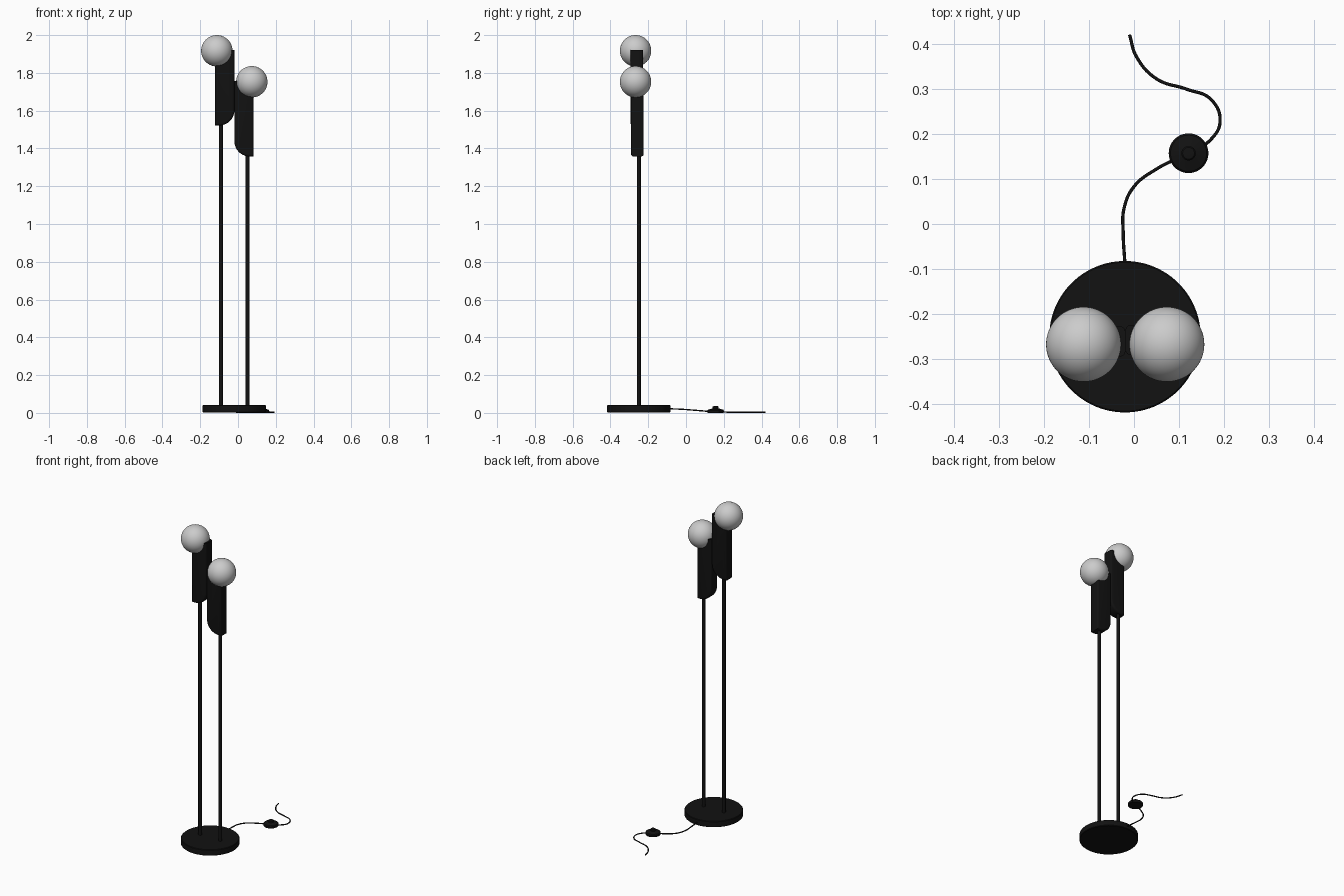
import bpy, bmesh, math
from mathutils import Vector

if "Cube" in bpy.data.objects:
    bpy.data.objects.remove(bpy.data.objects["Cube"])

black = bpy.data.materials.new("black")
black.diffuse_color = (0.006, 0.006, 0.006, 1)
black.use_nodes = True
black.node_tree.nodes["Principled BSDF"].inputs["Base Color"].default_value = black.diffuse_color


def finish(ob, name, mat=black, angle=35):
    ob.name = name
    if mat:
        ob.data.materials.append(mat)
    bpy.ops.object.select_all(action='DESELECT')
    ob.select_set(True)
    bpy.context.view_layer.objects.active = ob
    bpy.ops.object.shade_smooth_by_angle(angle=math.radians(angle))
    return ob


def lathe(name, profile, loc, steps=64):
    # revolve an (r, z) profile that starts and ends on the axis
    bm = bmesh.new()
    vs = [bm.verts.new((r, 0, z)) for r, z in profile]
    es = [bm.edges.new(p) for p in zip(vs, vs[1:])]
    bmesh.ops.spin(bm, geom=vs + es, cent=(0, 0, 0), axis=(0, 0, 1),
                   angle=2 * math.pi, steps=steps)
    bmesh.ops.remove_doubles(bm, verts=bm.verts, dist=1e-5)
    bmesh.ops.recalc_face_normals(bm, faces=bm.faces)
    me = bpy.data.meshes.new(name)
    bm.to_mesh(me)
    bm.free()
    ob = bpy.data.objects.new(name, me)
    bpy.context.collection.objects.link(ob)
    ob.location = loc
    return finish(ob, name)


def holder(name, x_out, x_in, z0, z1, y0, y1, rad=0.08):
    # slab with one large rounded lower corner on the inner side
    s = 1 if x_in > x_out else -1
    pts = [(x_in, z1), (x_out, z1), (x_out, z0)]
    for i in range(17):
        a = math.pi / 2 * i / 16
        pts.append((x_in - s * rad * (1 - math.sin(a)), z0 + rad * (1 - math.cos(a))))
    bm = bmesh.new()
    f = bm.faces.new([bm.verts.new((x, y0, z)) for x, z in pts])
    ext = bmesh.ops.extrude_face_region(bm, geom=[f])
    bmesh.ops.translate(bm, verts=[v for v in ext["geom"] if isinstance(v, bmesh.types.BMVert)],
                        vec=Vector((0, y1 - y0, 0)))
    bmesh.ops.recalc_face_normals(bm, faces=bm.faces)
    # soften the front and back rims, keep the top crisp
    rim = [e for e in bm.edges if abs(e.verts[0].co.y - e.verts[1].co.y) < 1e-6
           and min(v.co.z for v in e.verts) < z1 - 1e-4]
    bmesh.ops.bevel(bm, geom=rim, offset=0.012, segments=4, profile=0.5, affect='EDGES')
    me = bpy.data.meshes.new(name)
    bm.to_mesh(me)
    bm.free()
    ob = bpy.data.objects.new(name, me)
    bpy.context.collection.objects.link(ob)
    finish(ob, name)


# base disc
lathe("base", [(0, 0.003), (0.165, 0.003), (0.168, 0.006), (0.168, 0.038),
               (0.165, 0.041), (0, 0.041)], (-0.02, -0.25, 0), 96)

# two poles, holders and globes
for side, px, x_out, x_in, z0, z1, gx, y0, y1 in (
        ("left", -0.091, -0.121, -0.019, 1.522, 1.92, -0.112, -0.294, -0.227),
        ("right", 0.051, 0.083, -0.019, 1.358, 1.756, 0.073, -0.291, -0.224)):
    lathe(side + "_pole", [(0, 0.03), (0.0105, 0.03), (0.0105, z0 + 0.02), (0, z0 + 0.02)],
          (px, -0.25, 0), 32)
    holder(side + "_holder", x_out, x_in, z0, z1, y0, y1)
    bpy.ops.mesh.primitive_uv_sphere_add(segments=64, ring_count=32, radius=0.083,
                                         location=(gx, -0.267, z1 - 0.003))
    finish(bpy.context.object, side + "_globe", None)

# power cord
path = [(-0.02, -0.09, .022), (-0.024, -0.02, .019), (-0.022, 0.035, .015), (0, 0.083, .011),
        (0.05, 0.122, .008), (0.12, 0.157, .007), (0.17, 0.187, .005), (0.191, 0.228, .004),
        (0.17, 0.277, .004), (0.117, 0.299, .004), (0.05, 0.322, .004), (0.005, 0.372, .004),
        (-0.01, 0.42, .004)]
cu = bpy.data.curves.new("cord", 'CURVE')
cu.dimensions = '3D'
cu.bevel_depth = 0.0036
cu.bevel_resolution = 3
cu.use_fill_caps = True
sp = cu.splines.new('BEZIER')
sp.bezier_points.add(len(path) - 1)
for bp, co in zip(sp.bezier_points, path):
    bp.co = co
    bp.handle_left_type = bp.handle_right_type = 'AUTO'
cord = bpy.data.objects.new("cord", cu)
bpy.context.collection.objects.link(cord)
cu.materials.append(black)

# foot switch with raised button
lathe("foot_switch", [(0, 0), (0.042, 0), (0.044, 0.003), (0.044, 0.012), (0.040, 0.017),
                      (0.022, 0.022), (0.016, 0.024), (0.016, 0.032), (0.013, 0.035), (0, 0.036)],
      (0.121, 0.157, 0))
